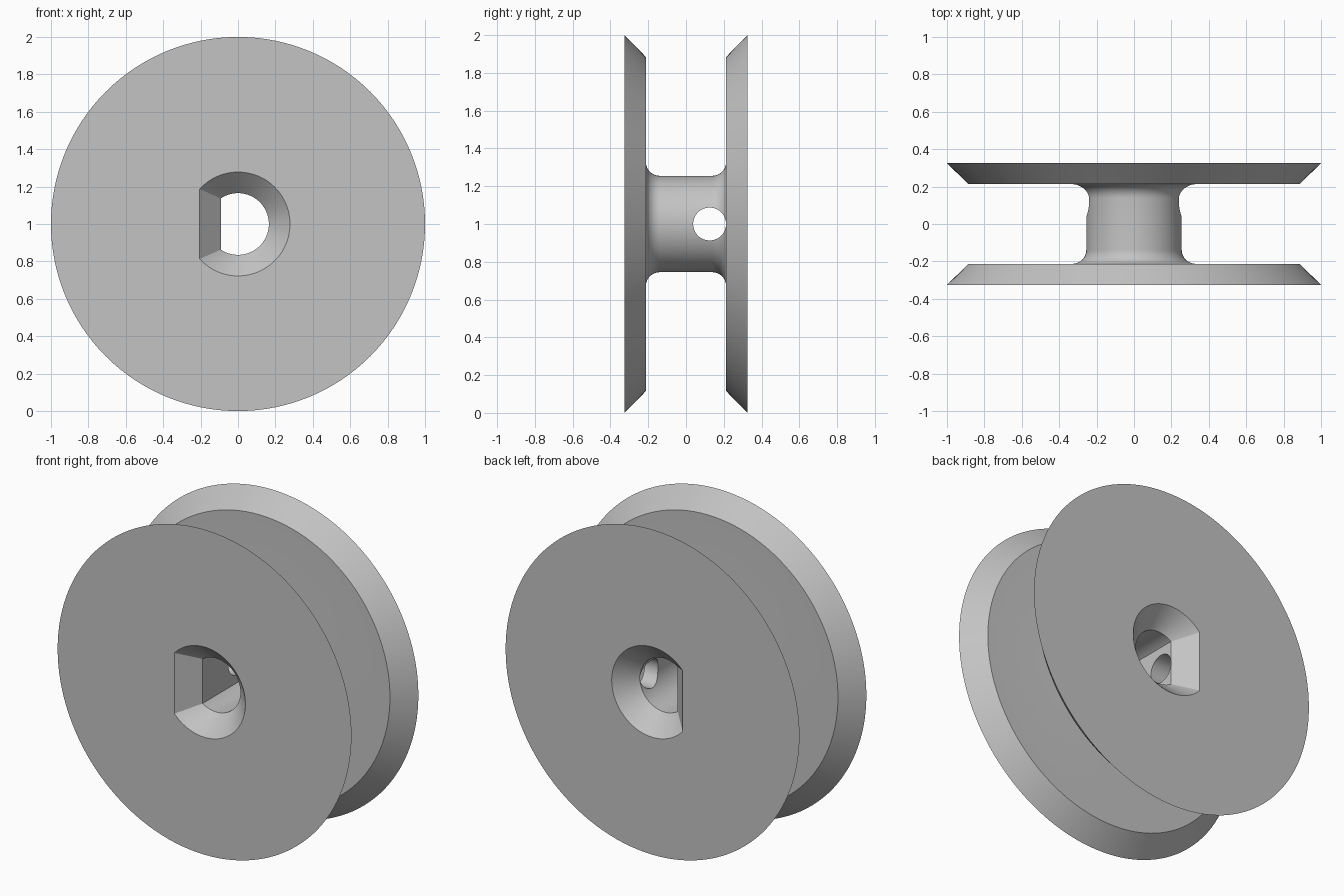
import bpy, bmesh, math
from mathutils import Vector

cube = bpy.data.objects.get("Cube")
if cube:
    bpy.data.objects.remove(cube, do_unlink=True)

SEGMENTS = 128
HALF, INNER = 0.325, 0.213        # outer and inner flange planes
HUB, FILLET = 0.255, 0.075
BORE, FLAT, BEVEL = 0.165, 0.092, 0.113

grey = bpy.data.materials.new("plain grey")
grey.use_nodes = True
colour = (0.55, 0.55, 0.55, 1)
grey.diffuse_color = colour
grey.node_tree.nodes["Principled BSDF"].inputs["Base Color"].default_value = colour


def loft(name, rings):
    """Skin matching closed rings of points and cap both ends."""
    bm = bmesh.new()
    loops = [[bm.verts.new(p) for p in ring] for ring in rings]
    n = len(loops[0])
    for a, b in zip(loops, loops[1:]):
        for i in range(n):
            j = (i + 1) % n
            bm.faces.new((a[i], a[j], b[j], b[i]))
    bm.faces.new(loops[0])
    bm.faces.new(loops[-1])
    bmesh.ops.recalc_face_normals(bm, faces=bm.faces)
    mesh = bpy.data.meshes.new(name)
    bm.to_mesh(mesh)
    bm.free()
    mesh.materials.append(grey)
    obj = bpy.data.objects.new(name, mesh)
    bpy.context.collection.objects.link(obj)
    return obj


def circle(r, y):
    steps = [math.tau * i / SEGMENTS for i in range(SEGMENTS)]
    return [Vector((r * math.cos(a), y, 1 + r * math.sin(a))) for a in steps]


def d_shape(grow, y):
    """Round section with one flat on the -x side."""
    r, flat = BORE + grow, FLAT + grow
    end = math.acos(-flat / r)
    steps = [end * (2 * i / SEGMENTS - 1) for i in range(SEGMENTS + 1)]
    return [Vector((r * math.cos(a), y, 1 + r * math.sin(a))) for a in steps]


# Spool body: half profile from the outer rim to the hub, then mirrored
half = [(1, -HALF), (0.885, -INNER)]
for i in range(11):
    a = math.pi / 2 * i / 10
    half.append((HUB + FILLET * (1 - math.sin(a)),
                 -INNER + FILLET * (1 - math.cos(a))))
profile = half + [(r, -y) for r, y in reversed(half)]
spool = loft("spool", [circle(r, y) for r, y in profile])

# D-shaped shaft bore, flared at both mouths
over = 0.02
bore = loft("bore_cutter", [
    d_shape(BEVEL + over, -HALF - over), d_shape(0, -HALF + BEVEL),
    d_shape(0, HALF - BEVEL), d_shape(BEVEL + over, HALF + over)])

# Cross hole through the hub beside the back flange
bpy.ops.mesh.primitive_cylinder_add(vertices=64, radius=0.087, depth=0.8,
                                    location=(0, 0.125, 1),
                                    rotation=(0, math.pi / 2, 0))
hole = bpy.context.object
hole.name = "cross_hole_cutter"
hole.data.materials.append(grey)

bpy.ops.object.select_all(action='DESELECT')
spool.select_set(True)
bpy.context.view_layer.objects.active = spool
for cutter in (bore, hole):
    cutter.hide_render = True
    cut = spool.modifiers.new(cutter.name, 'BOOLEAN')
    cut.operation = 'DIFFERENCE'
    cut.solver = 'EXACT'
    cut.object = cutter
    bpy.ops.object.modifier_apply(modifier=cut.name)
    bpy.data.objects.remove(cutter, do_unlink=True)

bpy.ops.object.shade_smooth_by_angle(angle=math.radians(30))
